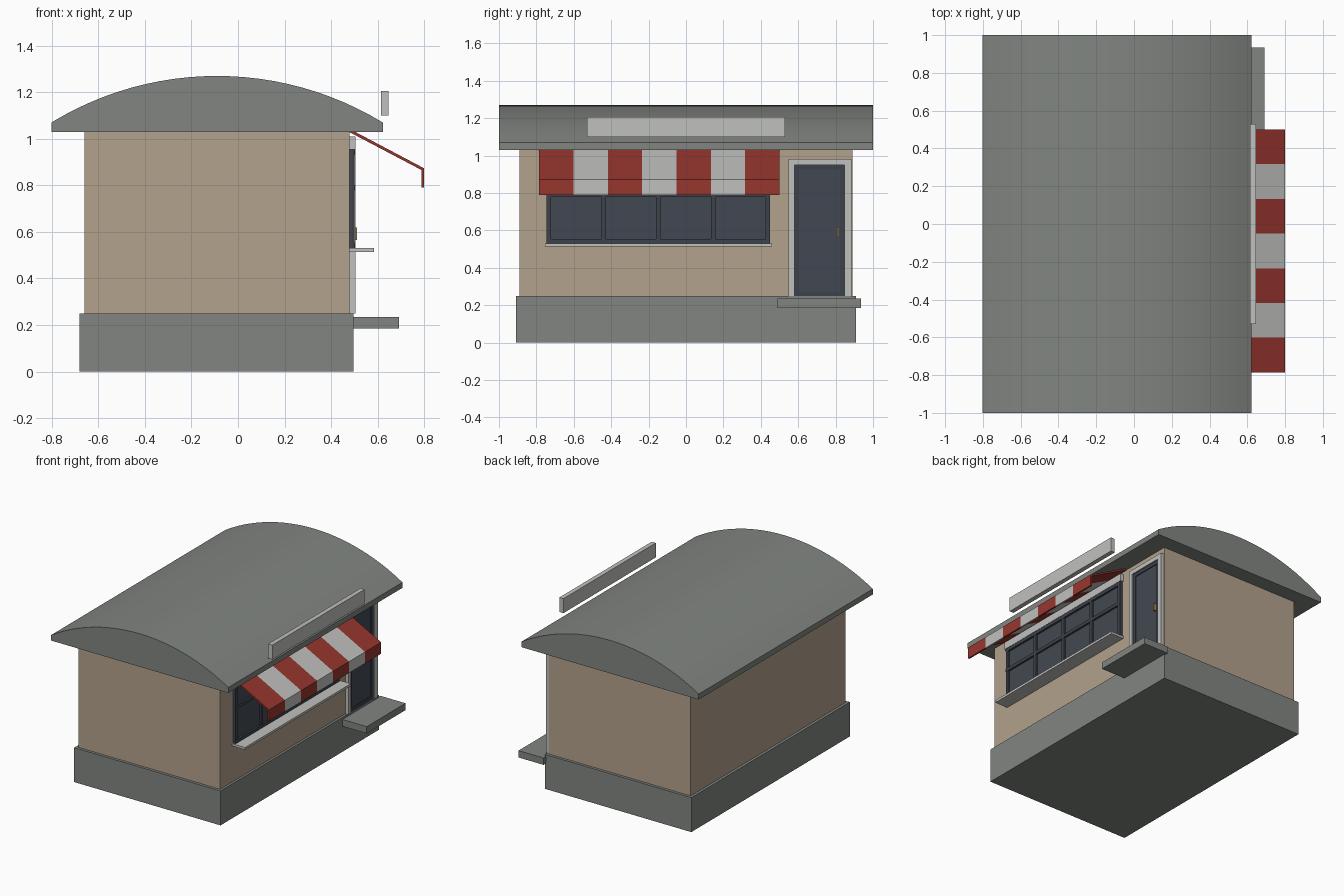
import bpy, bmesh, math

if "Cube" in bpy.data.objects:
    bpy.data.objects.remove(bpy.data.objects["Cube"], do_unlink=True)


def material(name, r, g, b):
    m = bpy.data.materials.new(name)
    m.use_nodes = True
    m.diffuse_color = (r, g, b, 1)
    m.node_tree.nodes["Principled BSDF"].inputs["Base Color"].default_value = (r, g, b, 1)
    return m


STONE = material("grey_stone", 0.22, 0.235, 0.22)
PLASTER = material("tan_plaster", 0.45, 0.36, 0.265)
WHITE = material("off_white", 0.53, 0.53, 0.515)
RED = material("awning_red", 0.31, 0.037, 0.027)
FRAME = material("dark_frame", 0.045, 0.055, 0.07)
GLASS = material("dark_glass", 0.055, 0.066, 0.085)
BRASS = material("brass", 0.42, 0.25, 0.11)


def finish(name, bm, *mats):
    bmesh.ops.recalc_face_normals(bm, faces=bm.faces)
    mesh = bpy.data.meshes.new(name)
    bm.to_mesh(mesh)
    bm.free()
    obj = bpy.data.objects.new(name, mesh)
    bpy.context.collection.objects.link(obj)
    for m in mats:
        mesh.materials.append(m)
    return obj


def add_box(bm, xs, ys, zs):
    verts = bmesh.ops.create_cube(bm, size=1)["verts"]
    for v in verts:
        v.co = [(lo + hi) / 2 + c * (hi - lo) for c, (lo, hi) in zip(v.co, (xs, ys, zs))]


def boxes(name, mat, *parts):
    bm = bmesh.new()
    for part in parts:
        add_box(bm, *part)
    return finish(name, bm, mat)


def extrude_profile(bm, points, y0, y1, mat_index=0):
    """Closed x-z profile swept along y."""
    face = bm.faces.new([bm.verts.new((x, y0, z)) for x, z in points])
    out = bmesh.ops.extrude_face_region(bm, geom=[face])["geom"]
    verts = [g for g in out if isinstance(g, bmesh.types.BMVert)]
    bmesh.ops.translate(bm, verts=verts, vec=(0, y1 - y0, 0))
    for v in verts:
        for f in v.link_faces:
            f.material_index = mat_index
    face.material_index = mat_index


# Body
boxes("plinth", STONE, ((-0.68, 0.497), (-0.91, 0.91), (0, 0.25)))
boxes("walls", PLASTER, ((-0.66, 0.48), (-0.89, 0.89), (0.25, 1.03)))

# Barrel roof with flat underside
centre, half, rise, eave = -0.09, 0.712, 0.2, 1.07
radius = (half ** 2 + rise ** 2) / (2 * rise)
sweep = math.asin(half / radius)
segments = 24
profile = [(centre - half, 1.03)]
for i in range(segments + 1):
    a = sweep * (2 * i / segments - 1)
    profile.append((centre + radius * math.sin(a), eave + rise - radius * (1 - math.cos(a))))
profile.append((centre + half, 1.03))
bm = bmesh.new()
extrude_profile(bm, profile, -1, 1)
roof = finish("roof", bm, STONE)
bpy.context.view_layer.objects.active = roof
roof.select_set(True)
bpy.ops.object.shade_smooth_by_angle(angle=math.radians(20))
roof.select_set(False)

# Blank sign board above the eave
boxes("sign_board", WHITE, ((0.614, 0.647), (-0.53, 0.53), (1.10, 1.205)))

# Striped awning with hanging valance
awning = [(0.48, 1.042), (0.80, 0.873), (0.80, 0.79), (0.788, 0.79), (0.788, 0.866), (0.48, 1.028)]
stripes, start, end = 7, -0.785, 0.50
width = (end - start) / stripes
bm = bmesh.new()
for i in range(stripes):
    extrude_profile(bm, awning, start + i * width, start + (i + 1) * width, i % 2)
finish("awning", bm, RED, WHITE)

# Long window: glass, frame bars, sill and lintel
w0, w1, z0, z1, bar = -0.745, 0.45, 0.53, 0.955, 0.024
boxes("window_glass", GLASS, ((0.47, 0.488), (w0, w1), (z0, z1)))
bars = [((0.47, 0.502), (w0, w1), (z - bar / 2, z + bar / 2))
        for z in (z0 + bar / 2, 0.79, z1 - bar / 2)]
for i in range(5):
    y = w0 + bar / 2 + i * (w1 - w0 - bar) / 4
    bars.append(((0.47, 0.501), (y - bar / 2, y + bar / 2), (z0, z1)))
boxes("window_frame", FRAME, *bars)
boxes("window_sill", WHITE, ((0.47, 0.585), (-0.755, 0.46), (0.513, 0.53)))
boxes("window_lintel", WHITE, ((0.47, 0.504), (-0.755, 0.46), (0.955, 1.01)))

# Door with white surround
d0, d1, top = 0.58, 0.847, 0.95
boxes("door_surround", WHITE,
      ((0.47, 0.504), (0.547, d0), (0.25, 0.982)),
      ((0.47, 0.504), (d1, 0.885), (0.25, 0.982)),
      ((0.47, 0.504), (d0, d1), (top, 0.982)))
boxes("door_frame", FRAME,
      ((0.47, 0.495), (d0, d0 + bar), (0.25, top)),
      ((0.47, 0.495), (d1 - bar, d1), (0.25, top)),
      ((0.47, 0.495), (d0 + bar, d1 - bar), (top - bar, top)),
      ((0.47, 0.495), (d0 + bar, d1 - bar), (0.25, 0.25 + bar)))
boxes("door_glass", GLASS, ((0.47, 0.488), (d0 + bar, d1 - bar), (0.25 + bar, top - bar)))
boxes("door_handle", BRASS, ((0.485, 0.511), (0.808, 0.818), (0.565, 0.618)))

# Entrance step
boxes("entrance_step", STONE, ((0.49, 0.692), (0.49, 0.935), (0.185, 0.235)))
